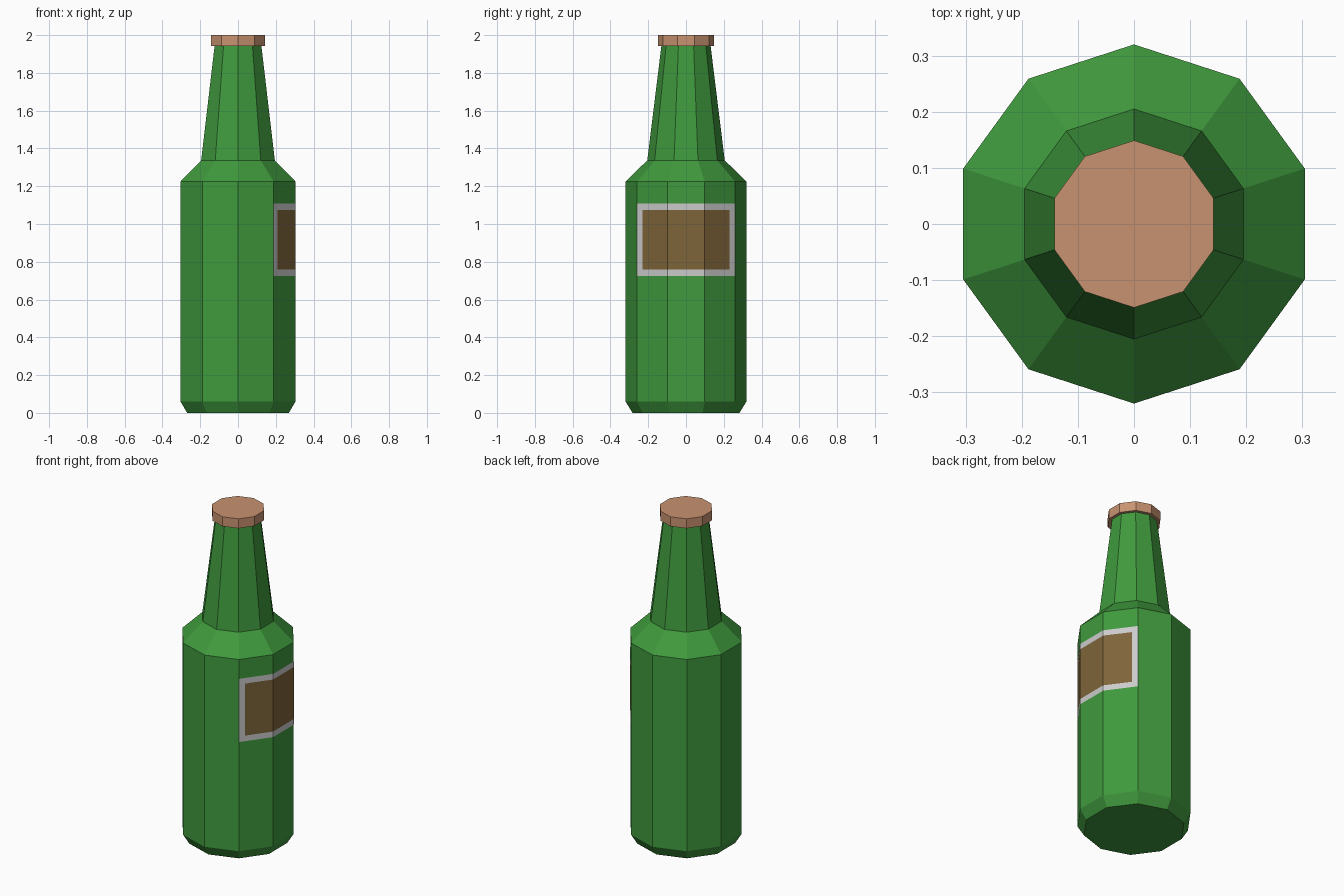
import bpy, bmesh
from math import cos, sin, radians

if "Cube" in bpy.data.objects:
    bpy.data.objects.remove(bpy.data.objects["Cube"])

SIDES = 10
BODY_R = 0.32


def material(name, color):
    m = bpy.data.materials.new(name)
    m.diffuse_color = (*color, 1)
    m.use_nodes = True
    m.node_tree.nodes["Principled BSDF"].inputs["Base Color"].default_value = m.diffuse_color
    return m


def finish(name, bm, *mats):
    mesh = bpy.data.meshes.new(name)
    bm.to_mesh(mesh)
    bm.free()
    for m in mats:
        mesh.materials.append(m)
    obj = bpy.data.objects.new(name, mesh)
    bpy.context.collection.objects.link(obj)
    return obj


def corner(r, deg):
    return r * cos(radians(deg)), r * sin(radians(deg))


def lathe(name, profile, mat):
    """Ten-sided closed solid from (radius, z) pairs, bottom to top."""
    bm = bmesh.new()
    rings = [[bm.verts.new((*corner(r, 18 + 36 * i), z)) for i in range(SIDES)]
             for r, z in profile]
    for a, b in zip(rings, rings[1:]):
        for i in range(SIDES):
            j = (i + 1) % SIDES
            bm.faces.new((a[i], a[j], b[j], b[i]))
    bm.faces.new(rings[0][::-1])
    bm.faces.new(rings[-1])
    return finish(name, bm, mat)


green = material("green_glass", (0.05, 0.32, 0.047))
copper = material("copper_cap", (0.58, 0.29, 0.165))
white = material("label_border", (0.6, 0.6, 0.6))
brown = material("label_brown", (0.21, 0.13, 0.042))

# Bottle: chamfered foot, straight body, shoulder, tapering neck
lathe("bottle", [(0.283, 0), (BODY_R, 0.06), (BODY_R, 1.225),
                 (0.205, 1.337), (0.13, 1.945)], green)

# Cap
lathe("cap", [(0.149, 1.942), (0.149, 2.0)], copper)

# Label: sheet wrapped over the three faces on the +x side, with a border
pts = [corner(BODY_R + 0.001, a) for a in (-54, -18, 18, 54)]


def between(p, q, t):
    return tuple(a + (b - a) * t for a, b in zip(p, q))


cols = [pts[0], between(pts[0], pts[1], 0.18), pts[1],
        pts[2], between(pts[3], pts[2], 0.18), pts[3]]
rows = [0.724, 0.758, 1.074, 1.108]
bm = bmesh.new()
grid = [[bm.verts.new((*c, z)) for c in cols] for z in rows]
for j in range(len(rows) - 1):
    for i in range(len(cols) - 1):
        f = bm.faces.new((grid[j][i], grid[j][i + 1], grid[j + 1][i + 1], grid[j + 1][i]))
        f.material_index = int(j == 1 and 0 < i < len(cols) - 2)
finish("label", bm, white, brown)
